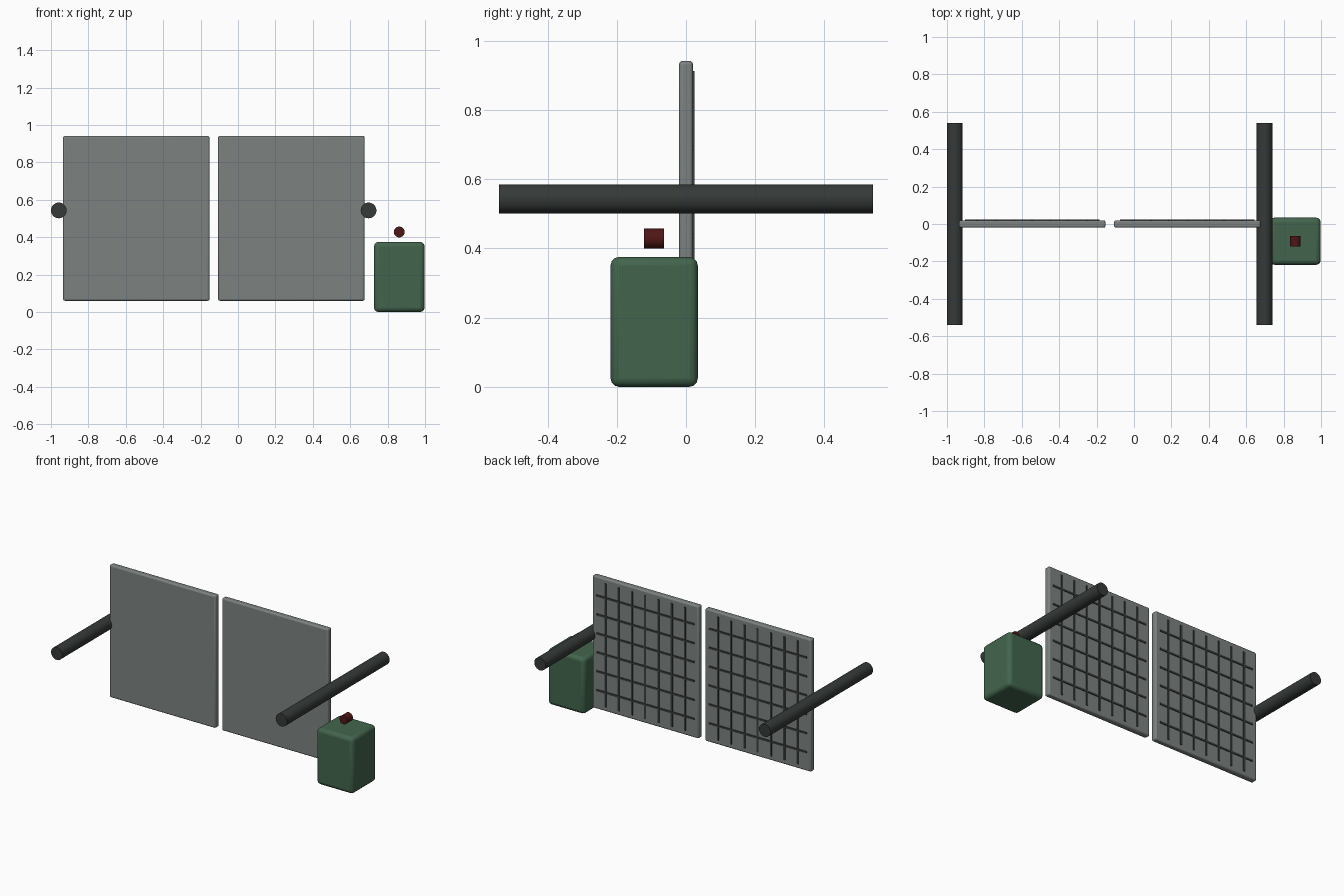
import bpy, bmesh, math
from mathutils import Matrix, Vector

if "Cube" in bpy.data.objects:
    bpy.data.objects.remove(bpy.data.objects["Cube"])


def material(name, rgb):
    m = bpy.data.materials.new(name)
    m.diffuse_color = (*rgb, 1)
    m.use_nodes = True
    m.node_tree.nodes["Principled BSDF"].inputs["Base Color"].default_value = m.diffuse_color
    return m


STEEL = material("steel", (0.20, 0.225, 0.215))
RIB = material("dark_rib", (0.045, 0.05, 0.048))
ROD = material("dark_metal", (0.035, 0.042, 0.039))
GREEN = material("green_paint", (0.055, 0.13, 0.075))
RED = material("dark_red", (0.08, 0.008, 0.008))


def finish(name, bm, mat, bevel=0, segments=3):
    mesh = bpy.data.meshes.new(name)
    bm.to_mesh(mesh)
    bm.free()
    mesh.materials.append(mat)
    ob = bpy.data.objects.new(name, mesh)
    bpy.context.collection.objects.link(ob)
    if bevel:
        mod = ob.modifiers.new("rounded_edges", 'BEVEL')
        mod.width, mod.segments = bevel, segments
    bpy.ops.object.select_all(action='DESELECT')
    ob.select_set(True)
    bpy.context.view_layer.objects.active = ob
    bpy.ops.object.shade_smooth_by_angle(angle=math.radians(35))
    return ob


def add_box(bm, lo, hi):
    lo, hi = Vector(lo), Vector(hi)
    bmesh.ops.create_cube(bm, size=1, matrix=Matrix.Translation((lo + hi) / 2)
                          @ Matrix.Diagonal((*(hi - lo), 1)))


def box(name, lo, hi, mat, bevel):
    bm = bmesh.new()
    add_box(bm, lo, hi)
    return finish(name, bm, mat, bevel)


def rod(name, x, z, r, y0, y1, mat):
    bm = bmesh.new()
    bmesh.ops.create_cone(bm, cap_ends=True, segments=32, radius1=r, radius2=r, depth=y1 - y0,
                          matrix=Matrix.Translation((x, (y0 + y1) / 2, z))
                          @ Matrix.Rotation(math.pi / 2, 4, 'X'))
    return finish(name, bm, mat)


# Two upright panels with a grid of thin ribs on the back
Z0, Z1, W = 0.06, 0.942, 0.783
for side, cx in (("left", -0.544), ("right", 0.285)):
    box(side + "_panel", (cx - W / 2, -0.02, Z0), (cx + W / 2, 0.02, Z1), STEEL, 0.01)
    bm = bmesh.new()
    t = 0.006
    for i in range(1, 8):
        x = cx - W / 2 + W * i / 8
        add_box(bm, (x - t, 0.015, Z0 + 0.03), (x + t, 0.025, Z1 - 0.03))
    for i in range(1, 7):
        z = Z0 + (Z1 - Z0) * i / 7
        add_box(bm, (cx - 0.36, 0.015, z - t), (cx + 0.36, 0.025, z + t))
    finish(side + "_panel_ribs", bm, RIB)

# Round bars at the outer edges
rod("left_bar", -0.958, 0.543, 0.042, -0.54, 0.54, ROD)
rod("right_bar", 0.698, 0.543, 0.042, -0.54, 0.54, ROD)

# Control box with a small button floating above it
box("control_box", (0.727, -0.218, 0), (0.998, 0.034, 0.375), GREEN, 0.024)
rod("button", 0.862, 0.428, 0.029, -0.121, -0.063, RED)
